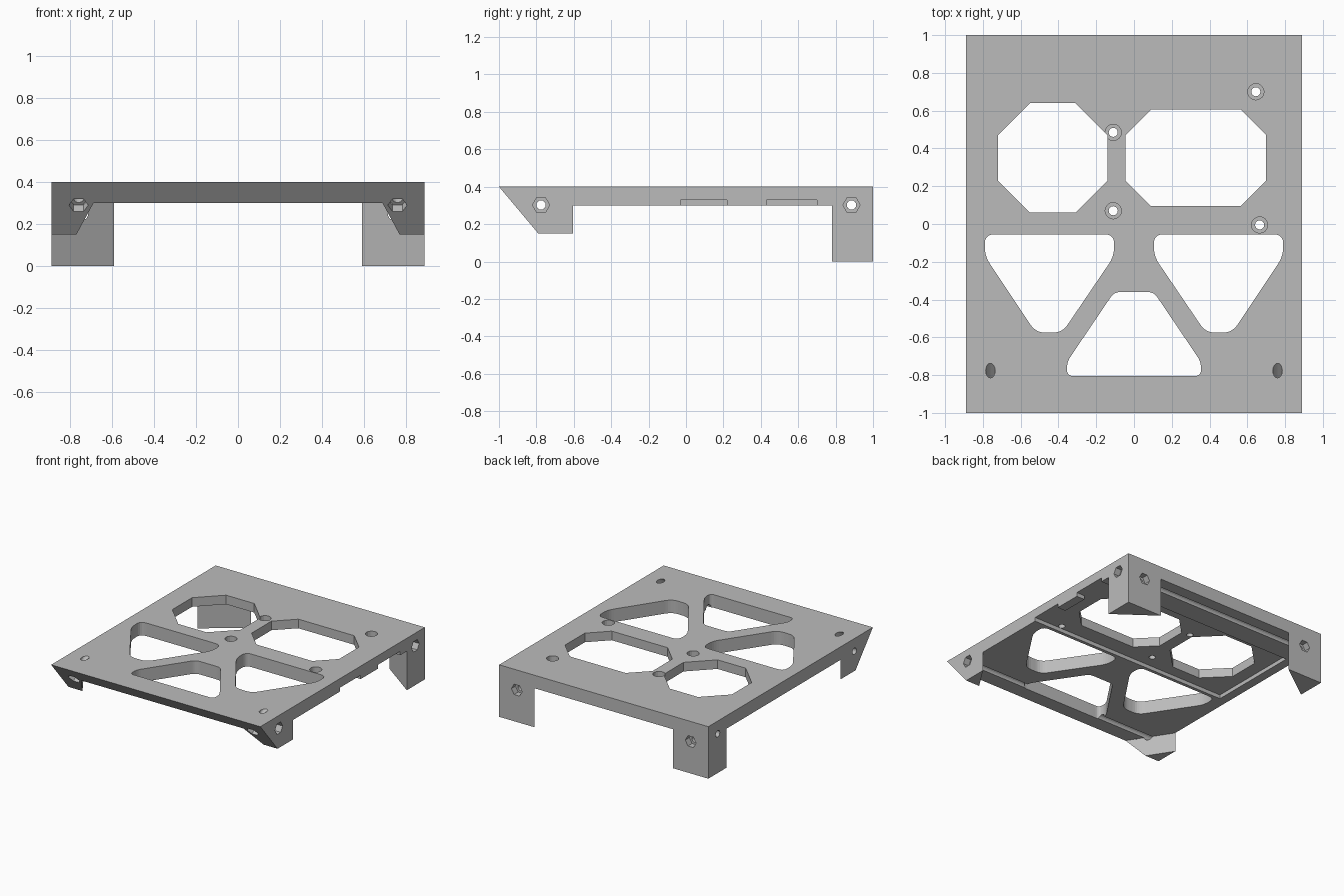
import bpy
import bmesh
from math import pi
from mathutils import Matrix, Vector

if "Cube" in bpy.data.objects:
    bpy.data.objects.remove(bpy.data.objects["Cube"], do_unlink=True)

grey = bpy.data.materials.new("plain grey")
grey.use_nodes = True
GREY = (0.5, 0.5, 0.5, 1)
grey.diffuse_color = GREY
grey.node_tree.nodes["Principled BSDF"].inputs["Base Color"].default_value = GREY

W, TOP, UNDER = 0.89, 0.40, 0.30


def add_object(name, bm):
    bmesh.ops.recalc_face_normals(bm, faces=bm.faces[:])
    mesh = bpy.data.meshes.new(name)
    bm.to_mesh(mesh)
    bm.free()
    mesh.materials.append(grey)
    obj = bpy.data.objects.new(name, mesh)
    bpy.context.scene.collection.objects.link(obj)
    return obj


def prism(name, outline, z0, z1):
    """Closed upright prism on a plan outline."""
    bm = bmesh.new()
    low = [bm.verts.new((p[0], p[1], z0)) for p in outline]
    high = [bm.verts.new((p[0], p[1], z1)) for p in outline]
    bm.faces.new(low[::-1])
    bm.faces.new(high)
    for i in range(len(low)):
        bm.faces.new((low[i - 1], low[i], high[i], high[i - 1]))
    return add_object(name, bm)


def rod(name, start, end, radius, sides, spin=0):
    """Round or hexagonal bar between two points."""
    a, b = Vector(start), Vector(end)
    bm = bmesh.new()
    bmesh.ops.create_cone(bm, cap_ends=True, segments=sides, radius1=radius,
                          radius2=radius, depth=(b - a).length)
    turn = Vector((0, 0, 1)).rotation_difference(b - a).to_matrix().to_4x4()
    place = Matrix.Translation((a + b) / 2) @ turn @ Matrix.Rotation(spin, 4, "Z")
    bm.transform(place)
    return add_object(name, bm)


def rect(x0, x1, y0, y1):
    return [(x0, y0), (x1, y0), (x1, y1), (x0, y1)]


def octagon(x0, x1, y0, y1, c):
    return [(x0 + c, y0), (x1 - c, y0), (x1, y0 + c), (x1, y1 - c),
            (x1 - c, y1), (x0 + c, y1), (x0, y1 - c), (x0, y0 + c)]


def flip(points):
    return [(-p[0], p[1]) for p in points]


def rounded(outline, cut, steps=5):
    """Round every corner of an outline with a small curve."""
    result = []
    for i, corner in enumerate(outline):
        p = Vector(corner)
        before = Vector(outline[i - 1]) - p
        after = Vector(outline[(i + 1) % len(outline)]) - p
        a, b = p + before.normalized() * cut, p + after.normalized() * cut
        for k in range(steps + 1):
            t = k / steps
            result.append(a * (1 - t) ** 2 + p * 2 * t * (1 - t) + b * t ** 2)
    return result


def carve(body, tool):
    """Cut the tool out of the body and discard the tool."""
    mod = body.modifiers.new("cut", "BOOLEAN")
    mod.operation, mod.solver, mod.object = "DIFFERENCE", "EXACT", tool
    bpy.context.view_layer.update()
    graph = bpy.context.evaluated_depsgraph_get()
    mesh = bpy.data.meshes.new_from_object(body.evaluated_get(graph))
    body.modifiers.clear()
    if mesh.polygons:
        body.data = mesh
    bpy.data.objects.remove(tool, do_unlink=True)


# Solid block, hollowed below to leave a plate on triangular corner legs
frame = prism("mounting_frame", rect(-W, W, -1, 1), 0, TOP)
half = [(0.57, -1.1), (1, -0.435), (1, 0.70), (0.454, 1.1)]
cutters = [prism("underside", half + flip(half[::-1]), -0.1, UNDER),
           prism("short_feet", rect(-1, 1, -1.2, -0.2), -0.1, 0.15)]

# Sloping front edge, drawn in side view and turned across the width
wedge = prism("front_slope", [(-1.084, 0.5), (-0.706, 0.05), (-1.3, 0.05), (-1.3, 0.5)], -1, 1)
for v in wedge.data.vertices:
    y, z, x = v.co
    v.co = (x, y, z)
cutters.append(wedge)

# Shallow pocket underneath, open through two notches in the side
pocket = [(-0.82, -0.03), (1, -0.03), (1, 0.22), (0.82, 0.22),
          (0.82, 0.43), (1, 0.43), (1, 0.70), (-0.82, 0.70)]
cutters.append(prism("pocket", pocket, 0.2, 0.33))

# Large openings
triangle = rounded([(-0.79, -0.055), (-0.105, -0.055), (-0.105, -0.17),
                    (-0.38, -0.575), (-0.52, -0.575), (-0.79, -0.17)], 0.05)
side = [(0.105, -0.36), (0.355, -0.73), (0.355, -0.805)]
trapezoid = rounded(side + flip(side[::-1]), 0.034)
for outline in (octagon(-0.72, -0.14, 0.06, 0.64, 0.17),
                octagon(-0.045, 0.70, 0.095, 0.605, 0.135),
                triangle, flip(triangle), trapezoid):
    cutters.append(prism("opening", outline, 0.2, 0.6))

# Counterbored holes in the plate
for x, y in ((-0.11, 0.485), (-0.11, 0.07), (0.645, 0.70), (0.665, -0.005)):
    cutters.append(rod("hole", (x, y, 0.2), (x, y, 0.6), 0.024, 16))
    cutters.append(rod("counterbore", (x, y, 0.36), (x, y, 0.6), 0.043, 16))

# Side to side rod channels with hexagonal pockets at the ends
ROD_Z = 0.302
for y in (-0.775, 0.885):
    cutters.append(rod("channel", (-1, y, ROD_Z), (1, y, ROD_Z), 0.025, 16))
    for s in (-1, 1):
        cutters.append(rod("hex_pocket", (s * 0.84, y, ROD_Z), (s * 1.1, y, ROD_Z), 0.046, 6))

# Holes in the rear faces and through the sloping front
slope = Vector((0, 0.766, 0.643))
for s in (-1, 1):
    x, z = s * 0.74, 0.245
    cutters.append(rod("rear_hole", (x, 0.7, z), (x, 1.1, z), 0.025, 16))
    cutters.append(rod("rear_hex", (x, 0.95, z), (x, 1.2, z), 0.046, 6, pi / 6))
    face = Vector((s * 0.76, -0.907, 0.29))
    cutters.append(rod("front_hole", face - slope * 0.1, face + slope * 0.3, 0.025, 16))
    cutters.append(rod("front_hex", face - slope * 0.12, face + slope * 0.05, 0.046, 6, pi / 6))

for cutter in cutters:
    carve(frame, cutter)
